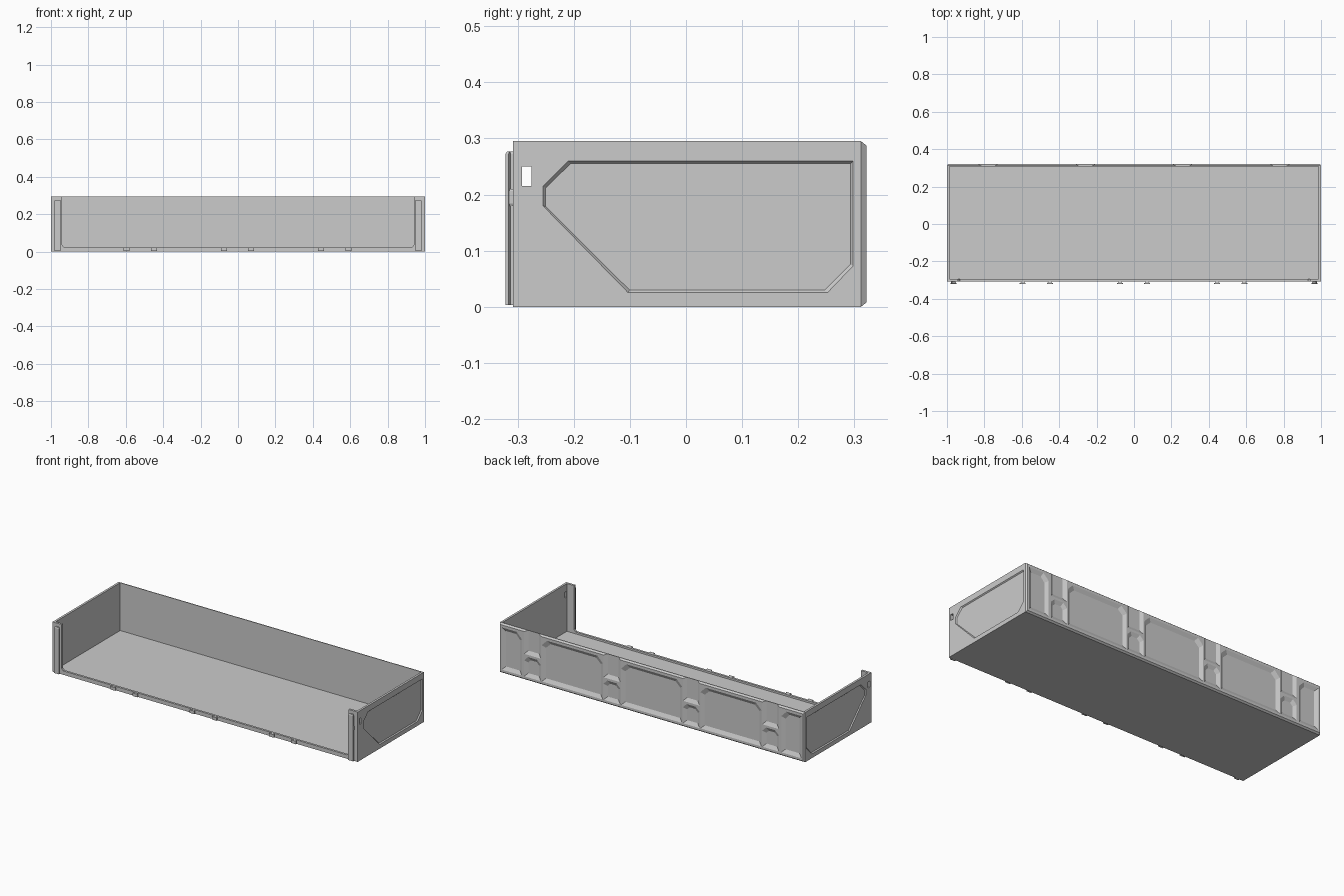
import bpy, bmesh

if "Cube" in bpy.data.objects:
    bpy.data.objects.remove(bpy.data.objects["Cube"])

H = 0.295            # wall height
BACK, FRONT = 0.322, -0.308


def loft(bm, outline, rings, axis):
    """Closed solid from an outline; rings are (position along axis, inset)."""
    us, vs = [p[0] for p in outline], [p[1] for p in outline]
    cu, cv = (min(us) + max(us)) / 2, (min(vs) + max(vs)) / 2
    hu, hv = max(us) - cu, max(vs) - cv
    place = {'X': lambda u, v, d: (d, u, v),
             'Y': lambda u, v, d: (u, d, v),
             'Z': lambda u, v, d: (u, v, d)}[axis]
    loops = [[bm.verts.new(place(cu + (u - cu) * (1 - i / hu), cv + (v - cv) * (1 - i / hv), d))
              for u, v in outline] for d, i in rings]
    faces = [bm.faces.new(loops[0]), bm.faces.new(loops[-1])]
    n = len(outline)
    for a, b in zip(loops, loops[1:]):
        for k in range(n):
            faces.append(bm.faces.new((a[k], a[(k + 1) % n], b[(k + 1) % n], b[k])))
    bmesh.ops.recalc_face_normals(bm, faces=faces)


def build(name, *parts):
    bm = bmesh.new()
    for part in parts:
        loft(bm, *part)
    mesh = bpy.data.meshes.new(name)
    bm.to_mesh(mesh)
    bm.free()
    ob = bpy.data.objects.new(name, mesh)
    bpy.context.collection.objects.link(ob)
    return ob


def carve(ob, cutter):
    """Subtract the cutter, keep the result, remove the cutter."""
    mod = ob.modifiers.new("carve", 'BOOLEAN')
    mod.operation, mod.solver, mod.object = 'DIFFERENCE', 'EXACT', cutter
    deps = bpy.context.evaluated_depsgraph_get()
    mesh = bpy.data.meshes.new_from_object(ob.evaluated_get(deps))
    ob.modifiers.clear()
    ob.data = mesh
    bpy.data.objects.remove(cutter)


def rect(u0, u1, v0, v1):
    return [(u0, v0), (u1, v0), (u1, v1), (u0, v1)]


def clipped(u0, u1, v0, v1, left, right):
    """Rectangle with its top corners cut off."""
    pts = [(u0, v0), (u1, v0)]
    pts += [(u1, v1 - right), (u1 - right, v1)] if right else [(u1, v1)]
    pts += [(u0 + left, v1), (u0, v1 - left)] if left else [(u0, v1)]
    return pts


# Floor
build("floor", (rect(-0.995, 0.995, -0.30, 0.309), [(0, 0), (0.012, 0)], 'Z'))

# Front frame: low sill with an upright flange at each end
half = [(1, 0), (1, H), (0.94, H), (0.94, 0.035), (0.93, 0.023)]
frame = half + [(-x, z) for x, z in reversed(half)]
build("front_frame", (frame, [(FRONT, 0), (-0.295, 0)], 'Y'))

# Side walls with a sunken panel outside and a slot near the front
panel = [(-0.255, 0.215), (-0.21, 0.26), (0.298, 0.26), (0.298, 0.073),
         (0.252, 0.025), (-0.103, 0.025), (-0.255, 0.18)]
for side, s in (("right", 1), ("left", -1)):
    wall = build(side + "_wall", (rect(-0.30, 0.311, 0, H), [(s * 0.987, 0), (s, 0)], 'X'))
    carve(wall, build("side_cutter",
                      (panel, [(s * 1.01, 0), (s, 0), (s * 0.994, 0.005)], 'X'),
                      (rect(-0.292, -0.275, 0.215, 0.25), [(s * 0.97, 0), (s * 1.02, 0)], 'X')))

# Back wall with chamfered outer edges and sloped pockets
back = build("back_wall", (rect(-1, 1, 0, H), [(0.307, 0), (0.312, 0), (BACK, 0.008)], 'Y'))
depth = [(BACK + 0.02, 0), (BACK, 0), (BACK - 0.011, 0.02)]
pockets = [(clipped(c - 0.20, c + 0.20, 0.022, 0.272, 0.035, 0.035), depth, 'Y')
           for c in (-0.52, 0, 0.52)]
pockets += [(clipped(0.85, 0.982, 0.022, 0.272, 0.035, 0), depth, 'Y'),
            (clipped(-0.982, -0.85, 0.022, 0.272, 0, 0.035), depth, 'Y')]
for c in (-0.78, -0.26, 0.26, 0.78):
    pockets.append((rect(c - 0.055, c + 0.055, 0.155, 0.38), depth, 'Y'))
    pockets.append((clipped(c - 0.055, c + 0.055, 0.022, 0.142, 0.025, 0.025), depth, 'Y'))
carve(back, build("pocket_cutter", *pockets))


# Hooks on the front: T-shaped section, narrow neck and wide head
def hook(x):
    neck, head = 0.009, 0.016
    return [(x - neck, -0.306), (x - neck, -0.313), (x - head, -0.316), (x - head, -0.322),
            (x + head, -0.322), (x + head, -0.316), (x + neck, -0.313), (x + neck, -0.306)]


for i, x in enumerate((-0.595, -0.45, -0.075, 0.07, 0.445, 0.59)):
    build(f"sill_hook_{i + 1}", (hook(x), [(0.004, 0), (0.022, 0)], 'Z'))

# Tall rails on the flanges, each with a small latch
for side, s in (("right", 1), ("left", -1)):
    build(side + "_rail", (hook(s * 0.964), [(0.003, 0), (0.272, 0), (0.277, 0.003)], 'Z'))
    build(side + "_latch", (rect(s * 0.964, s * 0.978, -0.320, -0.307),
                            [(0.18, 0.002), (0.184, 0), (0.206, 0), (0.21, 0.002)], 'Z'))
